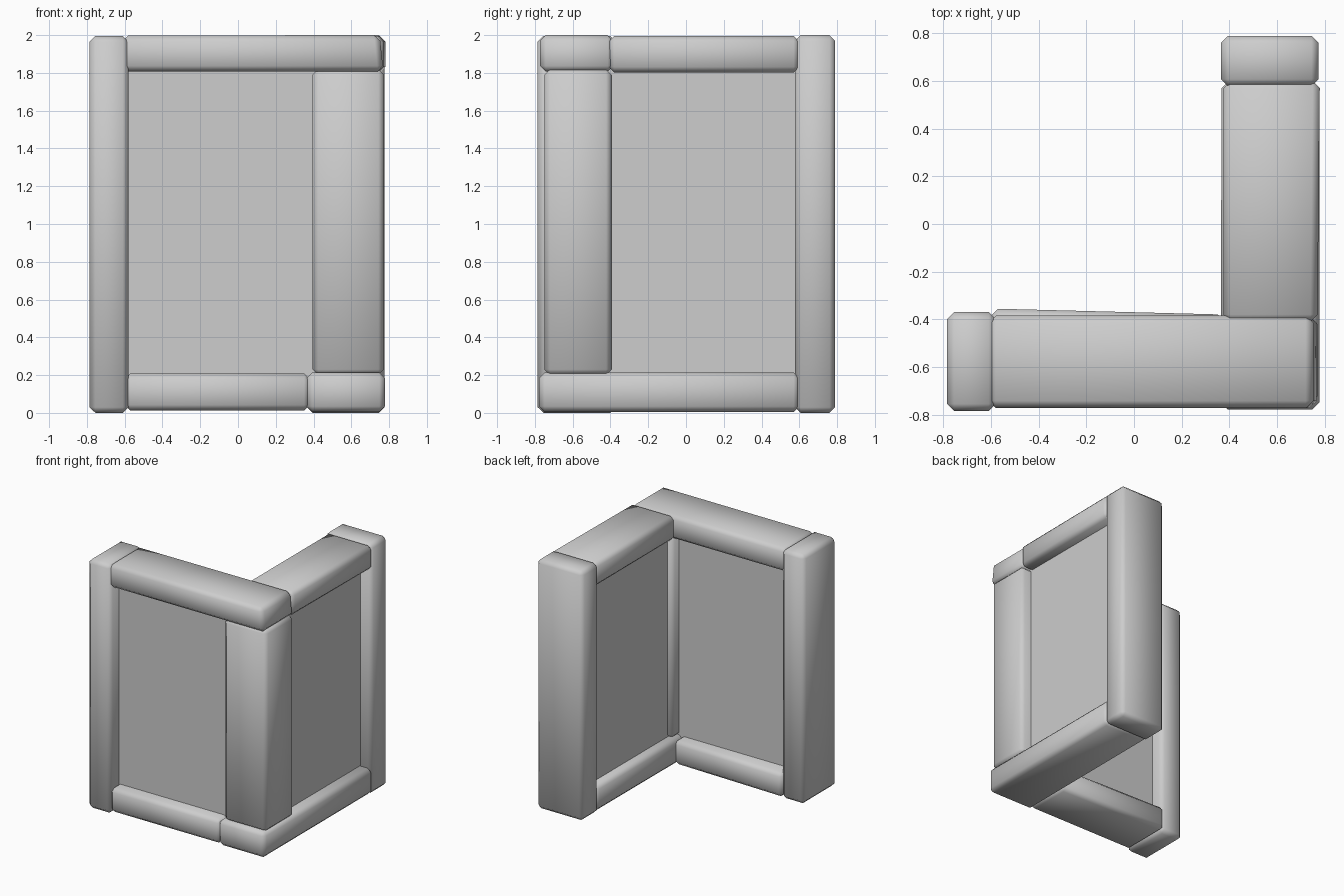
import bpy
import math
from mathutils import Vector

cube = bpy.data.objects.get("Cube")
if cube:
    bpy.data.objects.remove(cube, do_unlink=True)

grey = bpy.data.materials.new("plain grey")
grey.use_nodes = True
colour = (0.61, 0.61, 0.61, 1)
grey.diffuse_color = colour
grey.node_tree.nodes["Principled BSDF"].inputs["Base Color"].default_value = colour


def block(name, low, high, bevel=0.03, nudges=()):
    """Box between two corners; nudges shift the corners lying on the given sides."""
    bpy.ops.mesh.primitive_cube_add(size=2)
    ob = bpy.context.object
    ob.name = name
    low, high = Vector(low), Vector(high)
    centre, half = (low + high) / 2, (high - low) / 2
    for v in ob.data.vertices:
        side = v.co.copy()
        v.co = side * half
        for signs, shift in nudges:
            if all(s == 0 or s * c > 0 for s, c in zip(signs, side)):
                v.co += Vector(shift)
    ob.location = centre
    ob.data.materials.append(grey)
    if bevel:
        mod = ob.modifiers.new("Chamfered edges", "BEVEL")
        mod.width = bevel
        mod.segments = 1
        bpy.ops.object.modifier_apply(modifier=mod.name)
        bpy.ops.object.shade_smooth_by_angle(angle=math.radians(60))
    return ob


# Upright posts
block("front_end_post", (-0.785, -0.785, 0), (-0.58, -0.37, 1.995))
block("back_end_post", (0.365, 0.578, 0), (0.775, 0.79, 2))
block("corner_post", (0.395, -0.75, 0.2), (0.773, -0.393, 1.82))

# Top beams, slightly uneven as hand cut, tucked into their neighbours
block("front_top_beam", (-0.61, -0.772, 1.807), (0.77, -0.385, 1.998),
      nudges=[((1, 0, 1), (-0.02, 0, 0.002))])
block("side_top_beam", (0.375, -0.41, 1.802), (0.77, 0.6, 1.995),
      nudges=[((1, 1, 0), (0.01, 0, 0))])

# Bottom beams
block("front_bottom_beam", (-0.6, -0.772, 0.012), (0.38, -0.38, 0.208),
      nudges=[((-1, 1, 0), (0, 0.025, 0))])
block("side_bottom_beam", (0.368, -0.778, 0.005), (0.778, 0.6, 0.213),
      nudges=[((-1, -1, 0), (-0.005, 0, 0))])

# Recessed wall panels
block("front_panel", (-0.65, -0.675, 0.1), (0.6, -0.475, 1.9), bevel=0)
block("side_panel", (0.44, -0.6, 0.1), (0.68, 0.65, 1.9), bevel=0)
